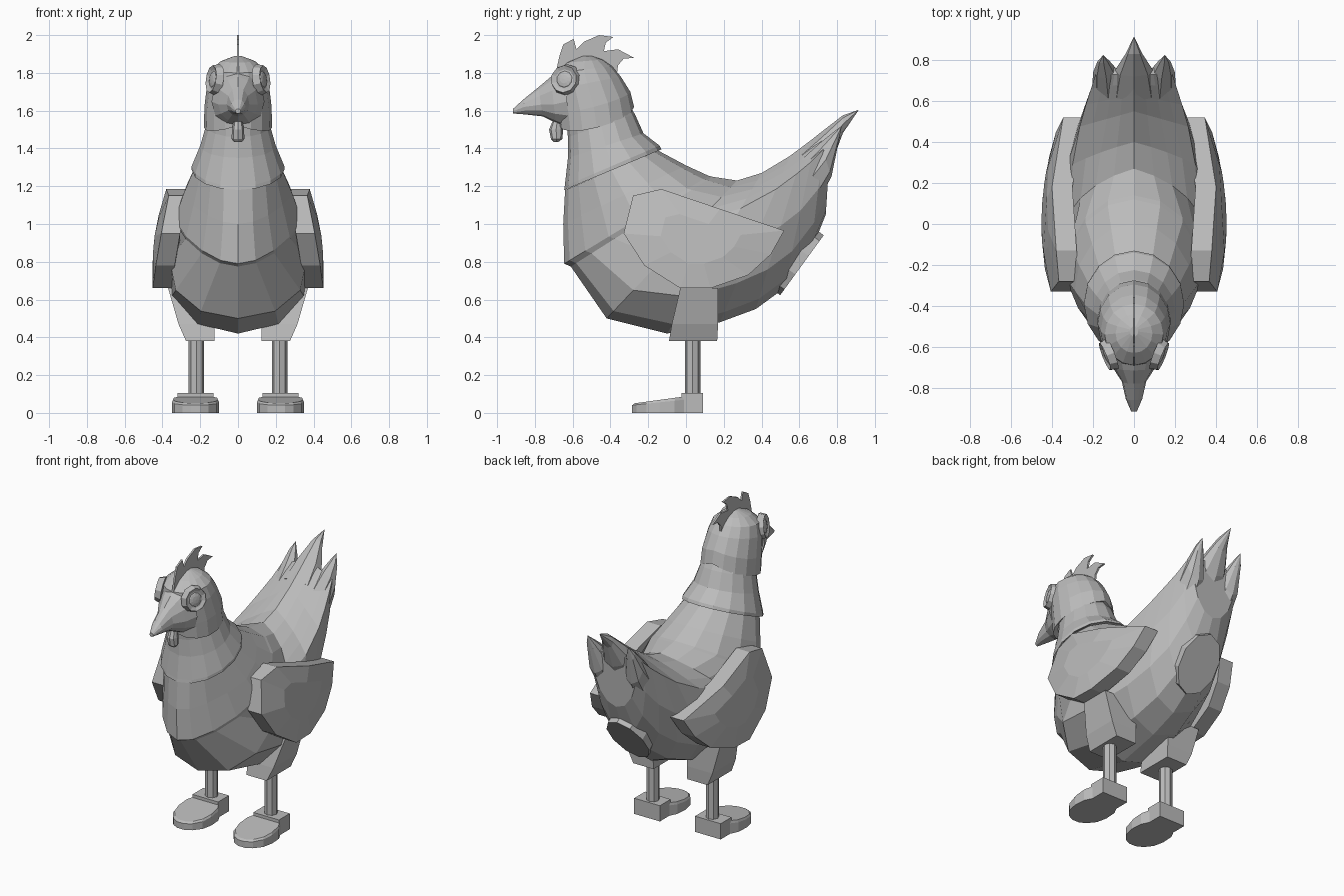
import bpy, bmesh, math
from mathutils import Vector, Matrix

if "Cube" in bpy.data.objects:
    bpy.data.objects.remove(bpy.data.objects["Cube"], do_unlink=True)

clay = bpy.data.materials.new("light_grey")
clay.use_nodes = True
clay.diffuse_color = (0.5, 0.5, 0.5, 1)
clay.node_tree.nodes["Principled BSDF"].inputs["Base Color"].default_value = (0.5, 0.5, 0.5, 1)


def finish(name, bm, mirror=False):
    bmesh.ops.recalc_face_normals(bm, faces=bm.faces)
    mesh = bpy.data.meshes.new(name)
    bm.to_mesh(mesh)
    bm.free()
    mesh.materials.append(clay)
    ob = bpy.data.objects.new(name, mesh)
    bpy.context.collection.objects.link(ob)
    if mirror:
        ob.modifiers.new("mirror", "MIRROR").use_mirror_merge = False
    return ob


def ring(low, high, w, m=.5, flat=0, bulge=0, x=0, q=4, sag=0):
    """Closed section between two (y, z) points, w wide at fraction m from the high end.
    flat straightens the high part, bulge swells the low part, q is points per quarter."""
    low, high = Vector(low), Vector(high)
    side = []
    for i in range(2 * q + 1):
        a = (i % q if i < 2 * q else q) / q * math.pi / 2
        if i < q:
            u = flat * i / q
            px = w * (u + (1 - flat) * math.sin(a))
            s = m * (u + (1 - flat) * (1 - math.cos(a)))
        else:
            px = w * math.cos(a) + bulge * math.sin(2 * a)
            s = m + (1 - m) * math.sin(a)
        p = high.lerp(low, s)
        side.append((px, p.x, p.y - sag * px / max(w, .001)))
    other = [(-px, y, z) for px, y, z in side[-2:0:-1]]
    return [(x + px, y, z) for px, y, z in side + other]


def loft(name, rings, mirror=False):
    bm = bmesh.new()
    loops = [[bm.verts.new(p) for p in r] for r in rings]
    n = len(loops[0])
    for a, b in zip(loops, loops[1:]):
        for i in range(n):
            j = (i + 1) % n
            bm.faces.new((a[i], a[j], b[j], b[i]))
    bm.faces.new(loops[0])
    bm.faces.new(loops[-1])
    bmesh.ops.remove_doubles(bm, verts=bm.verts, dist=0.0005)
    return finish(name, bm, mirror)


# Body, from the neck opening round to the tail, creased along the back
loft("body", [
    ring((-.64, 1.18), (-.15, 1.39), .235, bulge=-.02),
    ring((-.65, 1.0), (0, 1.31), .29, bulge=-.045),
    ring((-.645, .79), (.12, 1.255), .335, bulge=-.05),
    ring((-.61, .775), (.14, 1.25), .335, bulge=-.045),
    ring((-.42, .50), (.27, 1.23), .31, .3, .5, .11),
    ring((-.10, .42), (.40, 1.27), .30, .22, .8, .14),
    ring((.18, .48), (.55, 1.36), .265, .2, 1, .09),
    ring((.37, .55), (.63, 1.42), .235, .18, 1, .07),
    ring((.52, .66), (.69, 1.465), .21, .17, 1, .045),
    ring((.66, .85), (.735, 1.48), .19, .14, 1, .02),
    ring((.74, 1.05), (.765, 1.44), .17, .15, 1),
])

# Tail feather tips
loft("middle_tail_feather", [
    ring((.70, 1.20), (.60, 1.395), .12, q=2),
    ring((.775, 1.33), (.72, 1.49), .095, q=2),
    ring((.83, 1.48), (.83, 1.575), .042, q=2),
    ring((.915, 1.605), (.915, 1.605), 0, q=2),
])
loft("side_tail_feather", [
    ring((.70, 1.12), (.60, 1.33), .08, x=.125, q=2),
    ring((.77, 1.25), (.71, 1.43), .065, x=.135, q=2),
    ring((.805, 1.42), (.785, 1.49), .03, x=.148, q=2),
    ring((.825, 1.52), (.825, 1.52), 0, x=.15, q=2),
], True)

# Oval pad set into the underside of the rear
bm = bmesh.new()
bmesh.ops.create_cone(bm, cap_ends=True, segments=10, radius1=.14, radius2=.14, depth=.1,
                      matrix=Matrix.Translation((0, .61, .785)) @ Matrix.Rotation(math.radians(-126), 4, "X")
                      @ Matrix.Translation((0, 0, -.045)) @ Matrix.Diagonal((1, 1.4, 1, 1)))
finish("rear_patch", bm)

# Neck with a lip over the shoulders
loft("neck", [
    ring((-.63, 1.20), (-.16, 1.40), .225),
    ring((-.645, 1.18), (-.13, 1.395), .245),
    ring((-.642, 1.20), (-.14, 1.415), .245),
    ring((-.625, 1.35), (-.225, 1.48), .20),
    ring((-.625, 1.46), (-.27, 1.58), .17),
    ring((-.64, 1.60), (-.33, 1.68), .15),
])

# Head hood, beak and wattle
loft("head", [
    ring((-.64, 1.53), (-.30, 1.62), .165, sag=.05),
    ring((-.67, 1.52), (-.275, 1.62), .18, sag=.06),
    ring((-.68, 1.60), (-.295, 1.70), .178, sag=.03),
    ring((-.70, 1.71), (-.345, 1.78), .163),
    ring((-.69, 1.80), (-.39, 1.835), .143),
    ring((-.63, 1.855), (-.44, 1.87), .09),
    ring((-.55, 1.888), (-.50, 1.89), .02),
])
loft("beak", [
    ring((-.62, 1.50), (-.64, 1.83), .14, .55, q=3),
    ring((-.69, 1.535), (-.715, 1.78), .105, .6, q=3),
    ring((-.76, 1.57), (-.78, 1.725), .06, .6, q=3),
    ring((-.85, 1.58), (-.86, 1.66), .04, q=3),
    ring((-.915, 1.585), (-.915, 1.61), .014, q=3),
])
loft("wattle", [
    ring((-.70, 1.56), (-.66, 1.56), .02, q=2),
    ring((-.725, 1.50), (-.65, 1.50), .032, q=2),
    ring((-.715, 1.45), (-.655, 1.45), .034, q=2),
    ring((-.70, 1.435), (-.675, 1.435), .02, q=2),
])

# Eyes: a raised rim with a shallow pupil
aim = Vector((1, -.4, .15)).to_track_quat("Z", "Y").to_matrix().to_4x4()
place = Matrix.Translation((.125, -.64, 1.765)) @ aim
bm = bmesh.new()
bmesh.ops.create_cone(bm, cap_ends=True, segments=10, radius1=.085, radius2=.073, depth=.04)
top = max(bm.faces, key=lambda f: f.calc_center_median().z)
bmesh.ops.inset_region(bm, faces=[top], thickness=.02, depth=-.01)
bm.transform(place)
finish("eye_rim", bm, True)
bm = bmesh.new()
bmesh.ops.create_uvsphere(bm, u_segments=10, v_segments=6, radius=.046,
                          matrix=place @ Matrix.Translation((0, 0, .008)) @ Matrix.Diagonal((1, 1, .25, 1)))
finish("eye", bm, True)

# Comb
comb = [(-.69, 1.80), (-.67, 1.89), (-.65, 1.95), (-.595, 1.98), (-.58, 1.925), (-.54, 1.965),
        (-.46, 2.0), (-.385, 1.99), (-.425, 1.96), (-.435, 1.915), (-.36, 1.925), (-.275, 1.88),
        (-.33, 1.875), (-.36, 1.84), (-.365, 1.80), (-.43, 1.82), (-.53, 1.85)]
loft("comb", [[(x, y, z) for y, z in comb] for x in (-.006, .006)])

# Wings: a bulged outline with a thick rim
outline = [(-.28, 1.15), (-.13, 1.185), (.18, 1.08), (.52, .965), (.45, .84),
           (.33, .73), (.13, .66), (-.03, .66), (-.22, .78), (-.33, .95)]


def wing_ring(scale, inward):
    pts = []
    for y, z in outline:
        y, z = .06 + (y - .06) * scale, .92 + (z - .92) * scale
        pts.append((.452 - .35 * y * y - .25 * max(0, z - .92) - inward, y, z))
    return pts


loft("wing", [wing_ring(1, .1), wing_ring(1, 0), wing_ring(.5, 0)], True)

# Thighs and shins
loft("thigh", [
    [(.125, -.09, .38), (.275, -.09, .38), (.275, .165, .38), (.125, .165, .38)],
    [(.125, -.075, .47), (.315, -.075, .47), (.315, .17, .47), (.125, .17, .47)],
    [(.13, -.03, .66), (.37, -.03, .66), (.37, .17, .66), (.13, .17, .66)],
], True)
bm = bmesh.new()
bmesh.ops.create_cone(bm, cap_ends=True, segments=8, radius1=.041, radius2=.041, depth=.32,
                      matrix=Matrix.Translation((.22, .035, .25)))
finish("shin", bm, True)

# Feet: rounded toe with a heel block
half = [(.09, 0), (.12, -.06), (.125, -.14), (.11, -.21), (.07, -.262), (.025, -.285)]
sole = half + [(-w, y) for w, y in reversed(half)]


def toe_ring(height, scale):
    return [(.225 + w * scale, y * scale, (.088 + .13 * y) * height) for w, y in sole]


loft("toe", [toe_ring(0, 1), toe_ring(.8, 1), toe_ring(1, .95)], True)
bm = bmesh.new()
bmesh.ops.create_cube(bm, size=1, matrix=Matrix.Translation((.225, .033, .0525))
                      @ Matrix.Diagonal((.19, .114, .105, 1)))
finish("heel", bm, True)
